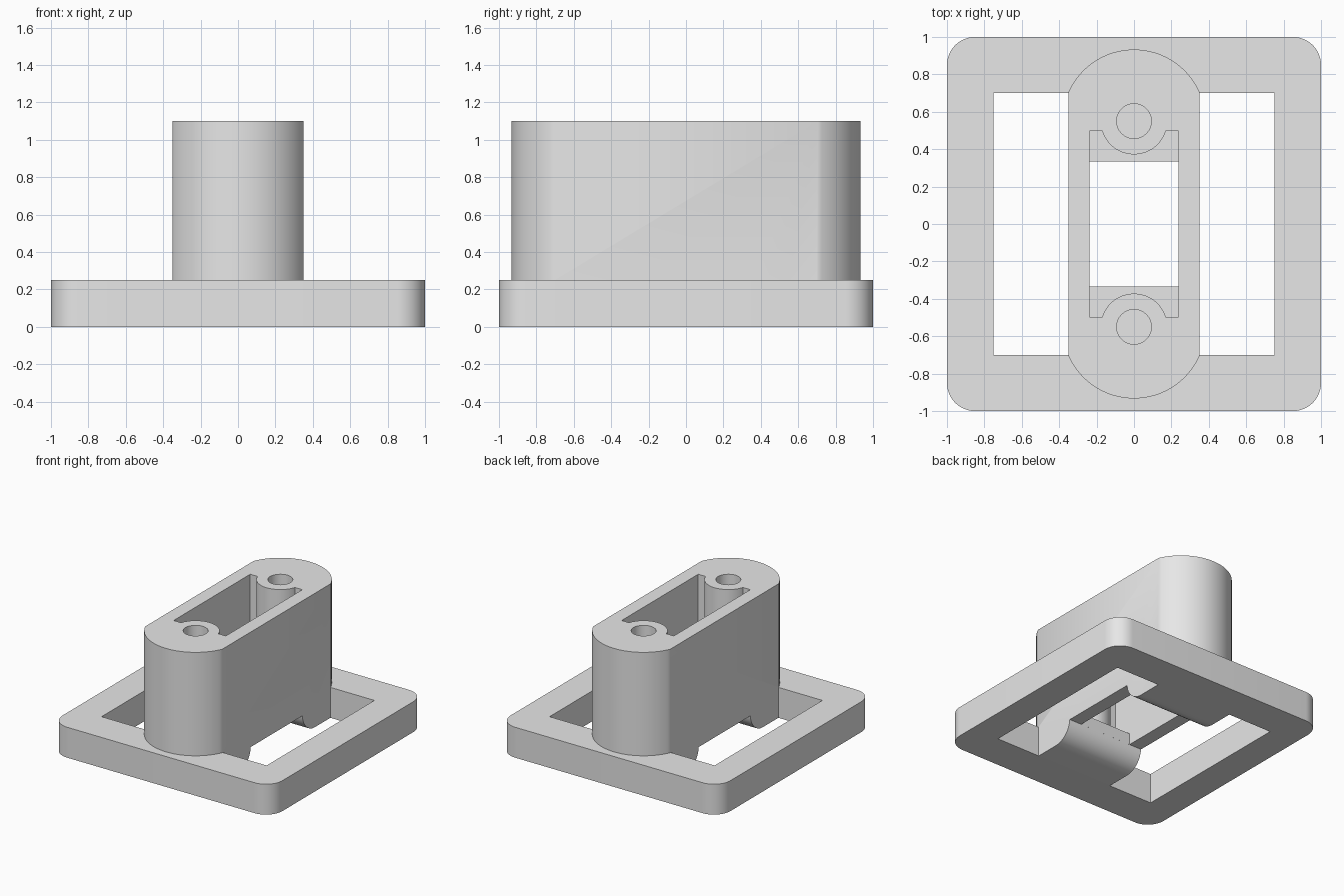
import bpy, bmesh
from math import sin, cos, asin, acos, pi, hypot
from mathutils import Vector

cube = bpy.data.objects.get("Cube")
if cube:
    bpy.data.objects.remove(cube, do_unlink=True)

grey = bpy.data.materials.new("light_grey")
grey.use_nodes = True
grey.diffuse_color = (0.8, 0.8, 0.8, 1)
grey.node_tree.nodes["Principled BSDF"].inputs["Base Color"].default_value = (0.8, 0.8, 0.8, 1)


def arc(cx, cy, r, start, end, steps):
    return [(cx + r * cos(start + (end - start) * i / steps),
             cy + r * sin(start + (end - start) * i / steps)) for i in range(steps + 1)]


def rect(hx, hy):
    return [(-hx, -hy), (hx, -hy), (hx, hy), (-hx, hy)]


def half_turn(points):
    """Complete a two-fold symmetric outline."""
    return points + [(-x, -y) for x, y in points]


def prism(name, outline, low, high, along_x=False):
    """Extrude an outline along z, or a (y, z) outline along x."""
    bm = bmesh.new()
    place = (lambda p: (low, p[0], p[1])) if along_x else (lambda p: (p[0], p[1], low))
    face = bm.faces.new([bm.verts.new(place(p)) for p in outline])
    out = bmesh.ops.extrude_face_region(bm, geom=[face])
    shift = Vector((high - low, 0, 0) if along_x else (0, 0, high - low))
    bmesh.ops.translate(bm, vec=shift,
                        verts=[v for v in out["geom"] if isinstance(v, bmesh.types.BMVert)])
    bmesh.ops.recalc_face_normals(bm, faces=bm.faces)
    mesh = bpy.data.meshes.new(name)
    bm.to_mesh(mesh)
    bm.free()
    mesh.materials.append(grey)
    obj = bpy.data.objects.new(name, mesh)
    bpy.context.collection.objects.link(obj)
    return obj


def combine(target, tool, operation="DIFFERENCE"):
    tool.hide_render = True
    mod = target.modifiers.new(tool.name, "BOOLEAN")
    mod.operation, mod.object, mod.solver = operation, tool, "EXACT"
    bpy.context.view_layer.objects.active = target
    bpy.ops.object.modifier_apply(modifier=mod.name)
    bpy.data.objects.remove(tool, do_unlink=True)


PLATE_TOP, TOWER_TOP = 0.25, 1.1
SCREW_Y = 0.55

# Rounded square base with one large window
corner = 0.15
c = 1 - corner
base = prism("mounting_base", half_turn(arc(c, -c, corner, -pi / 2, 0, 12)
                                        + arc(c, c, corner, 0, pi / 2, 12)), 0, PLATE_TOP)
combine(base, prism("window", rect(0.75, 0.7), -0.1, 0.5))

# Tower with bowed ends, bridging the window
half_width, end_radius = 0.35, 0.383
a = acos(half_width / end_radius)
tower = prism("tower", half_turn(arc(0, SCREW_Y, end_radius, a, pi - a, 40)), 0, TOWER_TOP)
combine(base, tower, "UNION")

# Pocket leaving a round screw boss at each end
boss, px, py = 0.178, 0.237, 0.497
b = asin((py - SCREW_Y) / boss)
pocket = half_turn([(px, py)] + arc(0, SCREW_Y, boss, b, -pi - b, 32) + [(-px, py)])
combine(base, prism("pocket", pocket, PLATE_TOP, TOWER_TOP + 0.1))

# Underside channel across the tower, with rounded lips
lip, cy = 0.165, 0.5
left_lip = arc(-cy, lip, lip, -pi / 2, -0.06, 14)
right_lip = [(-y, z) for y, z in reversed(left_lip)]
channel = [(-cy, -0.1)] + left_lip + right_lip + [(cy, -0.1)]
combine(base, prism("channel", channel, -0.6, 0.6, along_x=True))

# Opening joining the pocket to the channel
combine(base, prism("opening", rect(px, cy - lip), 0.05, 0.5))

# Blind screw holes
for side in (-1, 1):
    hole = prism("screw_hole", arc(0, side * SCREW_Y, 0.093, 0, 2 * pi, 32)[:-1],
                 PLATE_TOP, TOWER_TOP + 0.1)
    combine(base, hole)

# Smooth curves, sharp edges
for obj in bpy.context.selected_objects:
    obj.select_set(False)
base.select_set(True)
bpy.context.view_layer.objects.active = base
bpy.ops.object.shade_smooth_by_angle(angle=pi / 6)
